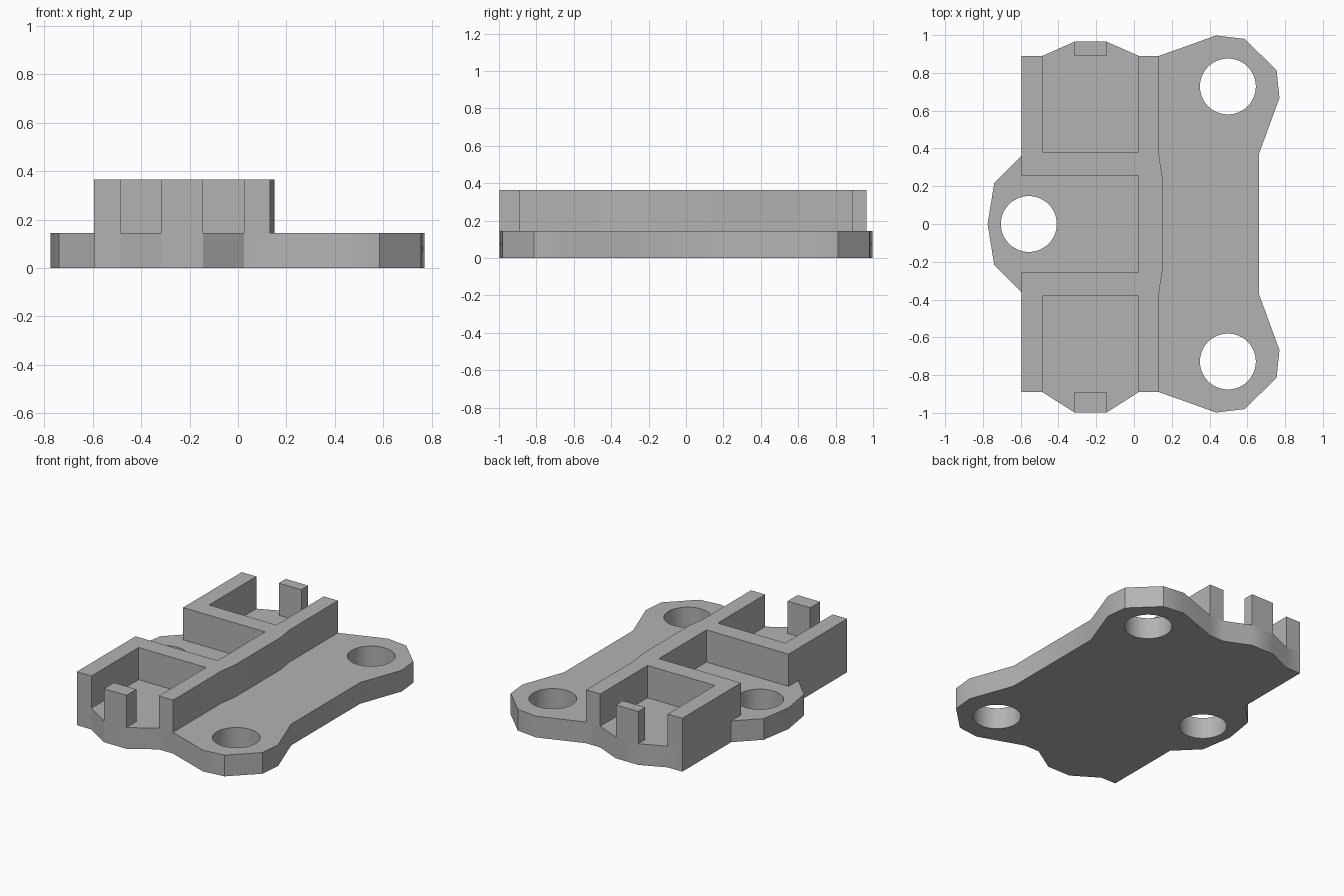
import bpy
import bmesh
import math

if "Cube" in bpy.data.objects:
    bpy.data.objects.remove(bpy.data.objects["Cube"])

PLATE_TOP, WALL_TOP = 0.145, 0.365
HOLE_RADIUS = 0.148

grey = bpy.data.materials.new("plain grey")
grey.use_nodes = True
colour = (0.45, 0.45, 0.45, 1)
grey.diffuse_color = colour
grey.node_tree.nodes["Principled BSDF"].inputs["Base Color"].default_value = colour


def prism(name, outline, bottom, top):
    """Extrude a flat outline between two heights."""
    bm = bmesh.new()
    face = bm.faces.new([bm.verts.new((x, y, bottom)) for x, y in outline])
    grown = bmesh.ops.extrude_face_region(bm, geom=[face])["geom"]
    verts = [v for v in grown if isinstance(v, bmesh.types.BMVert)]
    bmesh.ops.translate(bm, verts=verts, vec=(0, 0, top - bottom))
    bmesh.ops.recalc_face_normals(bm, faces=bm.faces)
    mesh = bpy.data.meshes.new(name)
    bm.to_mesh(mesh)
    bm.free()
    mesh.materials.append(grey)
    obj = bpy.data.objects.new(name, mesh)
    bpy.context.collection.objects.link(obj)
    return obj


def select_only(obj):
    bpy.ops.object.select_all(action="DESELECT")
    obj.select_set(True)
    bpy.context.view_layer.objects.active = obj


def mirrored(half):
    """Complete a half outline by reflecting it across y = 0."""
    return half + [(x, -y) for x, y in reversed(half) if y]


# Base plate: the front tab reaches a little further than the back one
plate_half = [
    (-0.775, 0), (-0.74, 0.217), (-0.595, 0.362), (-0.595, 0.89), (-0.485, 0.89),
    (-0.315, 0.965), (-0.145, 0.965), (0.025, 0.89), (0.132, 0.89),
    (0.435, 0.998), (0.585, 0.98), (0.755, 0.814), (0.77, 0.667), (0.662, 0.372),
]
plate_outline = [(x, -0.998 if y == -0.965 else y) for x, y in mirrored(plate_half)]
plate = prism("base_plate", plate_outline, 0, PLATE_TOP)

# Three screw holes through the plate
for x, y in [(0.497, 0.728), (0.497, -0.728), (-0.557, 0)]:
    bpy.ops.mesh.primitive_cylinder_add(vertices=48, radius=HOLE_RADIUS, depth=1, location=(x, y, 0))
    cutter = bpy.context.object
    cutter.hide_render = True
    cutter.data.materials.append(grey)
    select_only(plate)
    cut = plate.modifiers.new("screw_hole", "BOOLEAN")
    cut.operation = "DIFFERENCE"
    cut.solver = "EXACT"
    cut.object = cutter
    bpy.ops.object.modifier_apply(modifier=cut.name)
    bpy.data.objects.remove(cutter)

# Raised walls: a spine with a thickened middle and an open pocket at each end
wall_half = [
    (0.025, 0.257), (-0.595, 0.257), (-0.595, 0.89), (-0.485, 0.89), (-0.485, 0.38),
    (0.025, 0.38), (0.025, 0.89), (0.132, 0.89), (0.132, 0.365), (0.15, 0.25),
]
walls = prism("pocket_walls", mirrored(wall_half), PLATE_TOP, WALL_TOP)

# Retaining post at the mouth of each pocket
posts = []
for name, inner, outer in [("back_post", 0.89, 0.965), ("front_post", -0.89, -0.998)]:
    corners = [(-0.315, inner), (-0.145, inner), (-0.145, outer), (-0.315, outer)]
    posts.append(prism(name, corners, PLATE_TOP, WALL_TOP))

for obj in [plate, walls] + posts:
    select_only(obj)
    bpy.ops.object.shade_smooth_by_angle(angle=math.radians(30))
